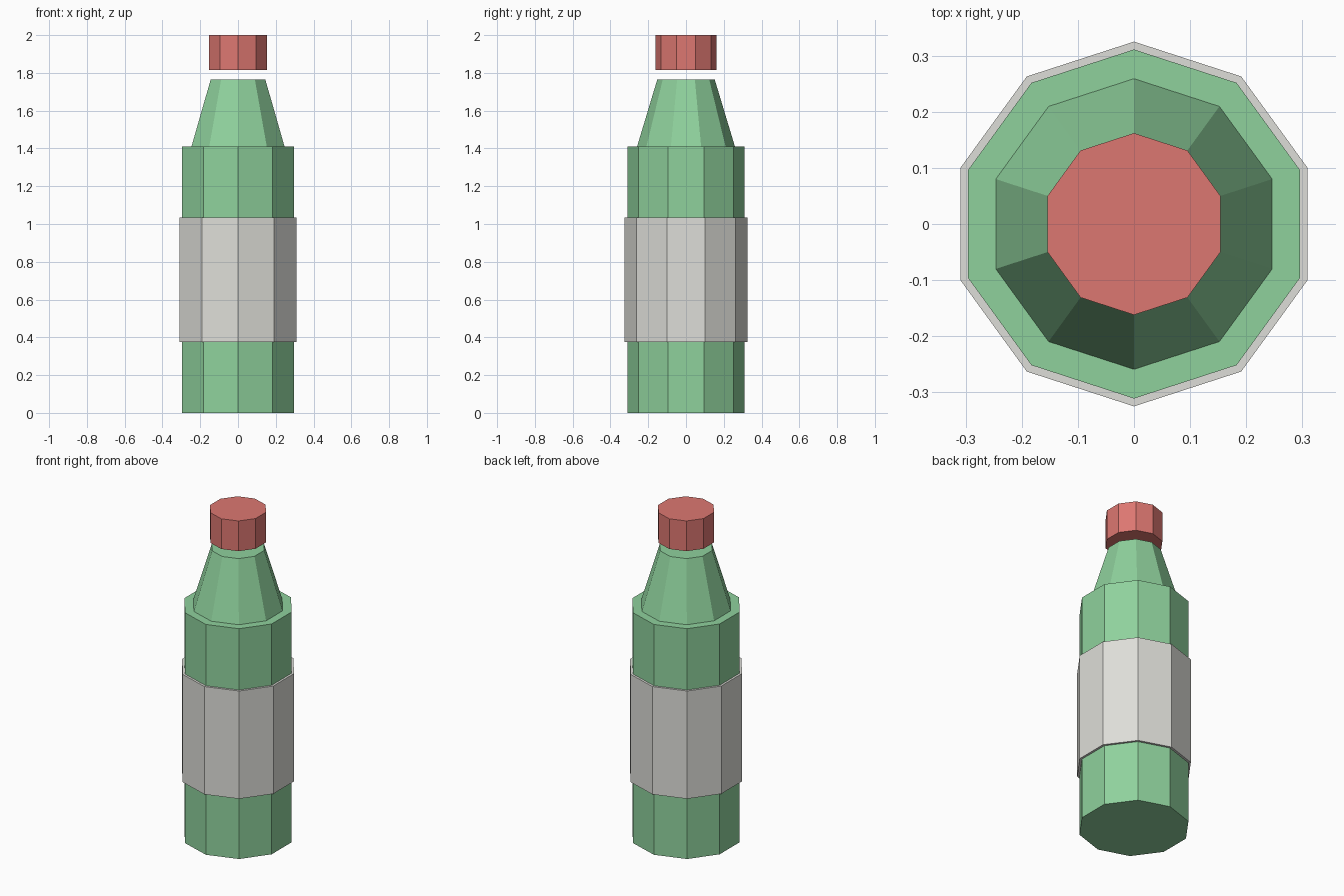
import bpy
import math

SIDES = 10

cube = bpy.data.objects.get("Cube")
if cube:
    bpy.data.objects.remove(cube, do_unlink=True)


def make_material(name, rgb):
    mat = bpy.data.materials.new(name)
    mat.use_nodes = True
    colour = (*rgb, 1.0)
    mat.diffuse_color = colour
    mat.node_tree.nodes["Principled BSDF"].inputs["Base Color"].default_value = colour
    return mat


def add_part(name, bottom, top, r_bottom, r_top, mat):
    """Flat-shaded ten-sided solid between two heights, a corner facing front."""
    bpy.ops.mesh.primitive_cone_add(
        vertices=SIDES, radius1=r_bottom, radius2=r_top, depth=top - bottom,
        end_fill_type='NGON', location=(0, 0, (bottom + top) / 2))
    obj = bpy.context.object
    obj.name = name
    obj.data.name = name
    obj.data.materials.append(mat)
    return obj


green = make_material("bottle green", (0.275, 0.64, 0.335))
grey = make_material("label grey", (0.73, 0.73, 0.69))
red = make_material("cap red", (0.72, 0.185, 0.165))

# Bottle body and tapered neck
add_part("body", 0.0, 1.41, 0.311, 0.311, green)
add_part("neck", 1.41, 1.765, 0.259, 0.152, green)

# Label band wrapped around the body
add_part("label", 0.375, 1.035, 0.325, 0.325, grey)

# Cap hovering just above the neck
add_part("cap", 1.815, 2.0, 0.162, 0.162, red)
